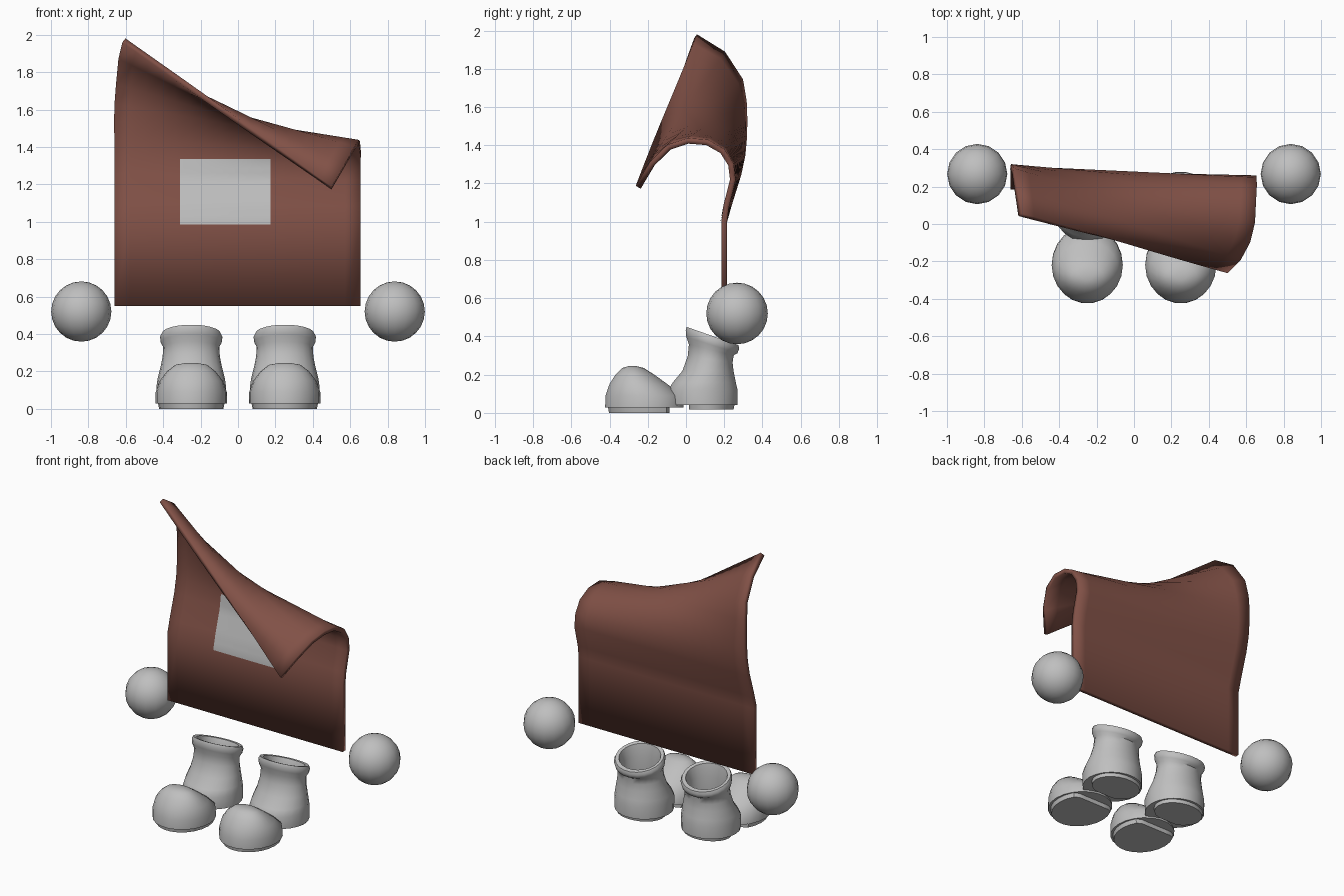
import bpy, math
from mathutils import Vector

if "Cube" in bpy.data.objects:
    bpy.data.objects.remove(bpy.data.objects["Cube"])


def material(name, rgb):
    m = bpy.data.materials.new(name)
    m.diffuse_color = (*rgb, 1)
    m.use_nodes = True
    m.node_tree.nodes["Principled BSDF"].inputs["Base Color"].default_value = m.diffuse_color
    return m


BROWN = material("leather brown", (0.22, 0.082, 0.062))
GREY = material("light grey", (0.52, 0.52, 0.52))


def add_mesh(name, verts, faces, mat, angle=40):
    me = bpy.data.meshes.new(name)
    me.from_pydata(verts, [], faces)
    me.materials.append(mat)
    ob = bpy.data.objects.new(name, me)
    bpy.context.collection.objects.link(ob)
    bpy.ops.object.select_all(action='DESELECT')
    ob.select_set(True)
    bpy.context.view_layer.objects.active = ob
    bpy.ops.object.shade_smooth_by_angle(angle=math.radians(angle))
    return ob


def grid_faces(rows, cols):
    return [(r * cols + c, r * cols + c + 1, (r + 1) * cols + c + 1, (r + 1) * cols + c)
            for r in range(rows - 1) for c in range(cols - 1)]


# Curled sheet: blend between the left and right edge profiles (x, y, z)
LEFT = [(-.66, .2, .55), (-.66, .2, 1.0), (-.66, .225, 1.09), (-.66, .275, 1.25),
        (-.66, .296, 1.35), (-.66, .305, 1.45), (-.66, .306, 1.54), (-.657, .303, 1.63),
        (-.647, .285, 1.74), (-.632, .195, 1.88), (-.61, .05, 1.97)]
RIGHT = [(.655, .2, .55), (.655, .2, 1.0), (.655, .21, 1.08), (.655, .245, 1.22),
         (.655, .235, 1.3), (.655, .19, 1.37), (.65, .11, 1.415), (.645, .01, 1.423),
         (.62, -.09, 1.39), (.57, -.18, 1.3), (.5, -.25, 1.18)]


def profile(u):
    return [Vector(a).lerp(Vector(b), u) for a, b in zip(LEFT, RIGHT)]


COLS = 17
columns = [profile(i / (COLS - 1)) for i in range(COLS)]
verts = [columns[c][r] for r in range(len(LEFT)) for c in range(COLS)]
sheet = add_mesh("curled_sheet", verts, grid_faces(len(LEFT), COLS), BROWN, 60)
solid = sheet.modifiers.new("thickness", 'SOLIDIFY')
solid.thickness = 0.03
solid.offset = 0


# Grey patch lying on the front of the sheet
def sheet_y(x, z):
    p = profile((x + .66) / 1.315)
    for a, b in zip(p, p[1:]):
        if a.z <= z <= b.z:
            return a.y + (b.y - a.y) * (z - a.z) / (b.z - a.z)


NZ, NX = 15, 9
verts = []
for r in range(NZ):
    for c in range(NX):
        x, z = -.31 + .485 * c / (NX - 1), .985 + .35 * r / (NZ - 1)
        verts.append((x, sheet_y(x, z) - .02, z))
add_mesh("front_patch", verts, grid_faces(NZ, NX), GREY, 60)


# Loft of elliptical rings: (z, y_min, y_max, half_width, tilt)
def loft(name, cx, rings, y_clip=(-9, 9), n=22, angle=40):
    verts, faces = [], []
    for z, y0, y1, rx, tilt in rings:
        cy, ry = (y0 + y1) / 2, (y1 - y0) / 2
        for i in range(n):
            t = 2 * math.pi * i / n
            y = min(max(cy + ry * math.sin(t), y_clip[0]), y_clip[1])
            verts.append((cx + rx * math.cos(t), y, z + tilt * (y - cy)))
    for k in range(len(rings) - 1):
        for i in range(n):
            j = (i + 1) % n
            faces.append((k * n + i, k * n + j, (k + 1) * n + j, (k + 1) * n + i))
    faces.append(tuple(reversed(range(n))))
    faces.append(tuple(range((len(rings) - 1) * n, len(rings) * n)))
    return add_mesh(name, verts, faces, GREY, angle)


SHAFT = [(.04, -.09, .27, .185, 0), (.12, -.095, .272, .186, 0), (.16, -.07, .262, .18, 0),
         (.22, -.02, .25, .165, 0), (.28, .008, .245, .153, -.15), (.33, .014, .25, .15, -.25),
         (.355, 0, .27, .163, -.32), (.385, -.003, .28, .167, -.35), (.402, .003, .276, .158, -.35),
         (.4, .025, .25, .137, -.35), (.33, .04, .225, .125, -.25), (.2, .03, .225, .13, 0)]
TOE = [(.028, -.425, -.01, .19, 0), (.09, -.423, -.02, .19, 0), (.15, -.402, -.095, .168, 0),
       (.2, -.37, -.165, .13, 0), (.235, -.335, -.22, .085, 0), (.245, -.3, -.26, .03, 0)]
TOE_SOLE = [(0, -.405, -.01, .172, 0), (.03, -.41, -.01, .178, 0)]
HEEL_SOLE = [(.018, 0, .25, .16, 0), (.042, 0, .255, .165, 0)]

for side, s in (("left", -1), ("right", 1)):
    # Boots
    loft(side + "_boot_shaft", .25 * s, SHAFT, angle=50)
    loft(side + "_boot_toe", .25 * s, TOE, angle=50)
    loft(side + "_toe_sole", .25 * s, TOE_SOLE, (-9, -.085))
    loft(side + "_heel_sole", .25 * s, HEEL_SOLE, (.015, 9))
    # Round hands
    bpy.ops.mesh.primitive_uv_sphere_add(segments=16, ring_count=12, radius=.161,
                                         location=(.838 * s, .267, .52))
    hand = bpy.context.object
    hand.name = side + "_hand"
    hand.data.materials.append(GREY)
    bpy.ops.object.shade_smooth()
